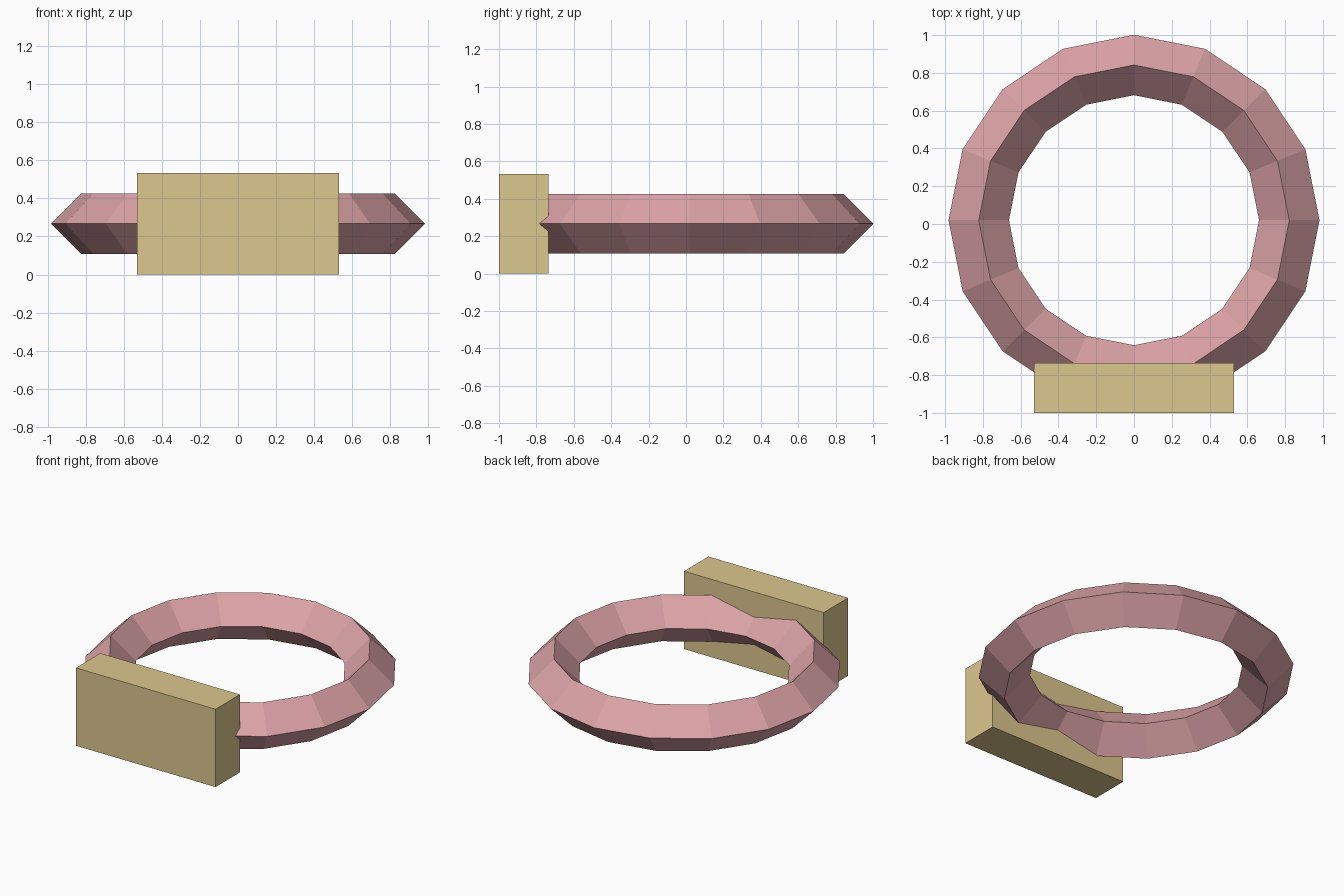
import bpy

if "Cube" in bpy.data.objects:
    bpy.data.objects.remove(bpy.data.objects["Cube"])


def paint(obj, name, color):
    mat = bpy.data.materials.new(name)
    mat.diffuse_color = (*color, 1.0)
    mat.use_nodes = True
    mat.node_tree.nodes["Principled BSDF"].inputs["Base Color"].default_value = mat.diffuse_color
    obj.data.materials.append(mat)


MID_Z = 0.267

# Faceted ring: 16 segments with a diamond cross-section
bpy.ops.mesh.primitive_torus_add(
    major_segments=16, minor_segments=4,
    major_radius=0.822, minor_radius=0.16,
    location=(0, 0.02, MID_Z))
ring = bpy.context.object
ring.name = "ring_band"
paint(ring, "pink", (0.72, 0.37, 0.39))

# Rectangular block set over the front of the ring
bpy.ops.mesh.primitive_cube_add(size=1, location=(0, -0.868, MID_Z))
block = bpy.context.object
block.name = "front_block"
block.scale = (1.06, 0.264, 2 * MID_Z)
bpy.ops.object.transform_apply(location=False, rotation=False, scale=True)
paint(block, "sand", (0.72, 0.57, 0.27))
